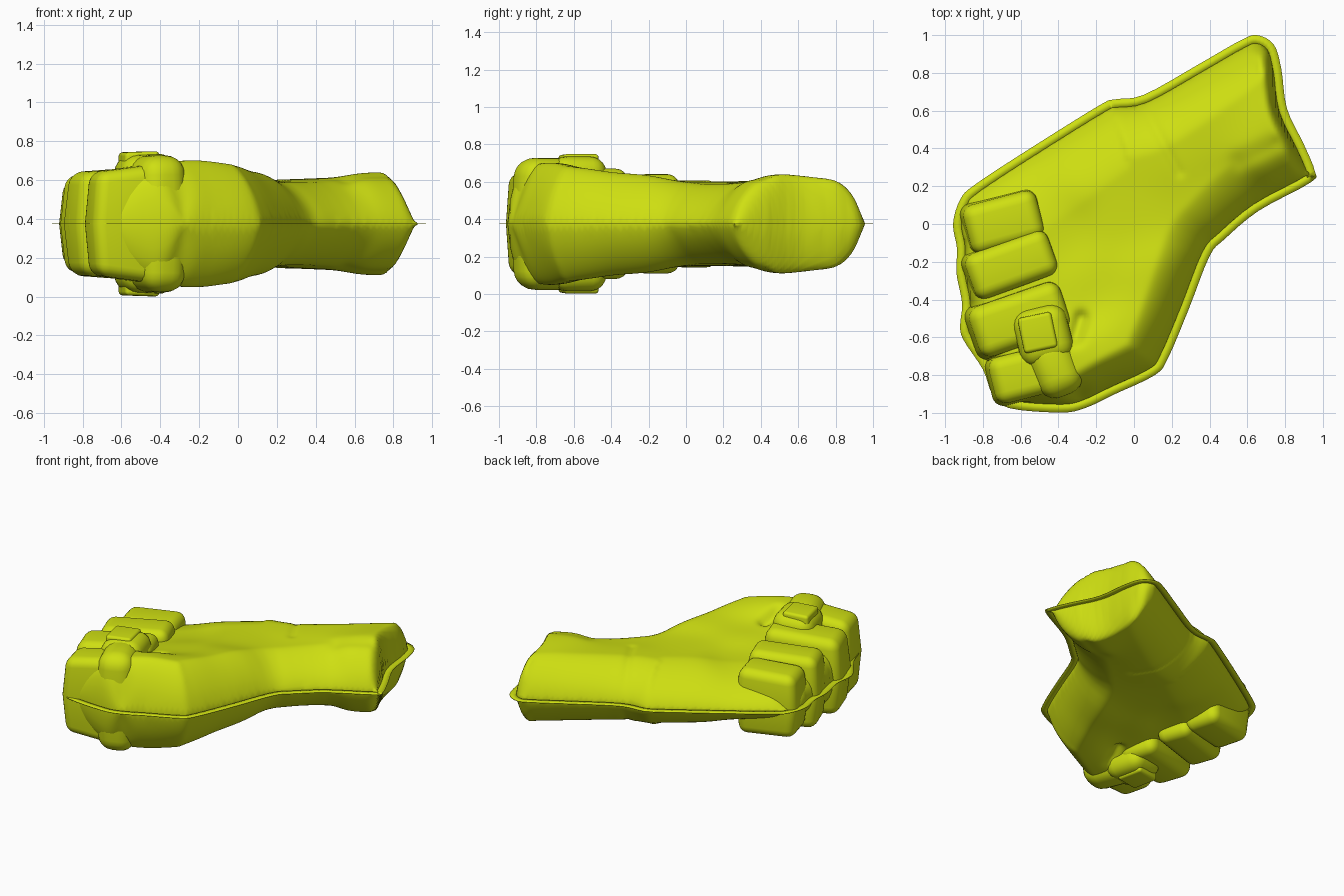
import bpy, bmesh, math
from mathutils import Vector, Matrix

if "Cube" in bpy.data.objects:
    bpy.data.objects.remove(bpy.data.objects["Cube"])

MID = 0.375      # parting plane, the model is mirrored about it
RIM = 0.043      # width of the thin rim sheet
STEP = 0.016     # grid size of the body surface

mat = bpy.data.materials.new("lime_green")
mat.diffuse_color = (0.62, 0.74, 0.006, 1)
mat.use_nodes = True
mat.node_tree.nodes["Principled BSDF"].inputs["Base Color"].default_value = mat.diffuse_color

# Plan outline of the rim, clockwise from the far wrist corner
OUT = [(.65, 1), (.74, .95), (.78, .82), (.81, .61), (.90, .42), (.957, .28), (.935, .22),
       (.66, .07), (.48, -.08), (.40, -.17), (.29, -.45), (.18, -.71), (.11, -.80),
       (-.10, -.90), (-.26, -.975), (-.39, -.998), (-.66, -.975), (-.75, -.90), (-.80, -.77),
       (-.905, -.61), (-.92, -.53), (-.91, -.42), (-.94, -.26), (-.937, -.13), (-.958, 0),
       (-.92, .13), (-.84, .21), (-.55, .40), (-.18, .63), (-.10, .66), (.055, .685),
       (.35, .85), (.56, .97)]
SUB = 4


def smooth_loop(pts):
    """Closed Catmull-Rom through the points."""
    p = [Vector(q) for q in pts]
    n, res = len(p), []
    for i in range(n):
        a, b, c, d = p[i - 1], p[i], p[(i + 1) % n], p[(i + 2) % n]
        for k in range(SUB):
            t = k / SUB
            res.append(0.5 * (2 * b + (c - a) * t + (2 * a - 5 * b + 4 * c - d) * t * t
                              + (3 * b - a - 3 * c + d) * t ** 3))
    return res


outer = smooth_loop(OUT)
N = len(outer)
inner = []
for i in range(N):
    t = (outer[(i + 1) % N] - outer[i - 1]).normalized()
    inner.append(outer[i] + Vector((t.y, -t.x)) * RIM)

# Stretches of the edge: first point, last point, shoulder width at each, roundness
SIDES = [(0, 5, .06, .06, 1.7), (5, 14, .27, .15, 1.45), (14, 25, .12, .12, 2),
         (25, 33, .42, .17, 1.5)]
# Local body heights above the parting plane
HEIGHTS = [(.65, .8, .235), (.76, .55, .27), (.4, .6, .235), (.2, .4, .228), (.35, .1, .21),
           (0, .5, .23), (-.3, .3, .225), (-.6, .2, .195), (-.42, -.05, .195), (-.27, -.35, .235),
           (-.6, -.3, .18), (0, 0, .225), (.1, -.3, .27), (.02, -.6, .30), (-.2, -.75, .335),
           (-.4, -.9, .31), (-.7, -.6, .2), (-.7, -.85, .2), (-.55, 0, .17)]
# Creases: start, end, depth, width
CREASES = [(.045, .635, .24, .27, .012, .02), (-.28, -.50, -.31, -.60, .05, .035),
           (.56, .33, .74, .42, .02, .05)]


def seg_near(x, y, ax, ay, bx, by):
    dx, dy = bx - ax, by - ay
    t = max(0, min(1, ((x - ax) * dx + (y - ay) * dy) / (dx * dx + dy * dy + 1e-12)))
    px, py = ax + t * dx, ay + t * dy
    return math.hypot(x - px, y - py), px, py, t


def chain_near(x, y, a, b):
    """Nearest point on a stretch: distance, position and share of the stretch."""
    (d, px, py, t), i = min((seg_near(x, y, *inner[i % N], *inner[(i + 1) % N]), i)
                            for i in range(a * SUB, b * SUB))
    return d, px, py, (i + t - a * SUB) / ((b - a) * SUB)


def inside(x, y):
    hit = False
    for i in range(N):
        (ax, ay), (bx, by) = inner[i - 1], inner[i]
        if (ay > y) != (by > y) and x < (bx - ax) * (y - ay) / (by - ay) + ax:
            hit = not hit
    return hit


def height(x, y):
    ws = hs = 0
    for hx, hy, h in HEIGHTS:
        w = math.exp(-((x - hx) ** 2 + (y - hy) ** 2) / .035) + 1e-9
        ws += w
        hs += w * h
    h = hs / ws
    for ax, ay, bx, by, dep, wid in CREASES:
        h -= dep * math.exp(-(seg_near(x, y, ax, ay, bx, by)[0] / wid) ** 2)
    for a, b, w0, w1, p in SIDES:
        d, _, _, f = chain_near(x, y, a, b)
        t = min(1, d / (w0 + (w1 - w0) * f))
        h *= (1 - (1 - t) ** p) ** (1 / p)
    return h


def finish(name, bm, angle=None):
    bmesh.ops.recalc_face_normals(bm, faces=bm.faces)
    me = bpy.data.meshes.new(name)
    bm.to_mesh(me)
    bm.free()
    me.materials.append(mat)
    ob = bpy.data.objects.new(name, me)
    bpy.context.collection.objects.link(ob)
    for p in me.polygons:
        p.use_smooth = True
    if angle:
        bpy.context.view_layer.objects.active = ob
        ob.select_set(True)
        bpy.ops.object.shade_smooth_by_angle(angle=math.radians(angle))
        ob.select_set(False)
    return ob


# Palm and wrist: height surface whose border is snapped to the outline, mirrored
bm = bmesh.new()
nx, ny = int(1.96 / STEP), int(2.04 / STEP)
pos = {(i, j): (-.98 + i * STEP, -1.02 + j * STEP) for i in range(nx + 1) for j in range(ny + 1)}
ins = {k: inside(*p) for k, p in pos.items()}
verts = {}


def vert(k):
    if k not in verts:
        x, y = pos[k]
        if ins[k]:
            co = (x, y, MID + height(x, y))
        else:
            _, px, py, _ = chain_near(x, y, 0, len(OUT))
            co = (px, py, MID)
        verts[k] = bm.verts.new(co)
    return verts[k]


for i in range(nx):
    for j in range(ny):
        ks = [(i, j), (i + 1, j), (i + 1, j + 1), (i, j + 1)]
        if any(ins[k] for k in ks):
            bm.faces.new([vert(k) for k in ks])
# Even out the grid steps a little, then mirror downwards
for _ in range(2):
    bmesh.ops.smooth_vert(bm, verts=[verts[k] for k in verts if ins[k]], factor=.4,
                          use_axis_z=True)
dup = bmesh.ops.duplicate(bm, geom=bm.verts[:] + bm.edges[:] + bm.faces[:])
for v in [g for g in dup["geom"] if isinstance(g, bmesh.types.BMVert)]:
    v.co.z = 2 * MID - v.co.z
bmesh.ops.remove_doubles(bm, verts=bm.verts, dist=.0005)
finish("palm_and_wrist", bm, 60)

# Thin rim sheet around the parting plane
bm = bmesh.new()
ro = [bm.verts.new((*p, MID)) for p in outer]
ri = [bm.verts.new((*(p + (p - q) * .15), MID)) for p, q in zip(inner, outer)]
for i in range(N):
    bm.faces.new([ro[i - 1], ro[i], ri[i], ri[i - 1]])
rim = finish("parting_rim", bm)
sol = rim.modifiers.new("thickness", "SOLIDIFY")
sol.thickness, sol.offset = .004, 0


def block(name, x, y, sx, sy, h_out, h_in, rot, bevel, taper=.9):
    """Rounded block through the parting plane; outer and inner end heights differ."""
    bm = bmesh.new()
    rings = []
    for s in (-1, 0, 1):
        k = taper if s else 1
        rings.append([bm.verts.new((cx * sx / 2 * k, cy * sy / 2 * k, s * (h_in if cx > 0 else h_out)))
                      for cx, cy in ((-1, -1), (1, -1), (1, 1), (-1, 1))])
    for lo, hi in zip(rings, rings[1:]):
        for i in range(4):
            bm.faces.new([lo[i - 1], lo[i], hi[i], hi[i - 1]])
    bm.faces.new(rings[0][::-1])
    bm.faces.new(rings[2])
    bmesh.ops.transform(bm, verts=bm.verts,
                        matrix=Matrix.Translation((x, y, MID)) @ Matrix.Rotation(math.radians(rot), 4, "Z"))
    bmesh.ops.recalc_face_normals(bm, faces=bm.faces)
    sharp = [e for e in bm.edges if e.calc_face_angle(0) > .7]
    bmesh.ops.bevel(bm, geom=sharp, offset=bevel, segments=5, profile=.5, affect="EDGES", clamp_overlap=True)
    return finish(name, bm, 40)


# Curled fingers
block("little_finger", -.69, .01, .43, .285, .22, .235, 15, .06)
block("ring_finger", -.65, -.215, .50, .27, .25, .268, 20, .06)
block("middle_finger", -.605, -.505, .55, .30, .265, .30, 19, .065)
block("index_finger", -.55, -.79, .45, .27, .265, .32, 14, .06)

# Thumb folded over the fingers
block("thumb_tip", -.48, -.59, .31, .33, .35, .365, 14, .085, .9)
block("thumb_base", -.42, -.75, .27, .36, .35, .355, 22, .1, .9)
block("thumb_nail", -.51, -.575, .19, .20, .368, .374, 12, .02, .95)
